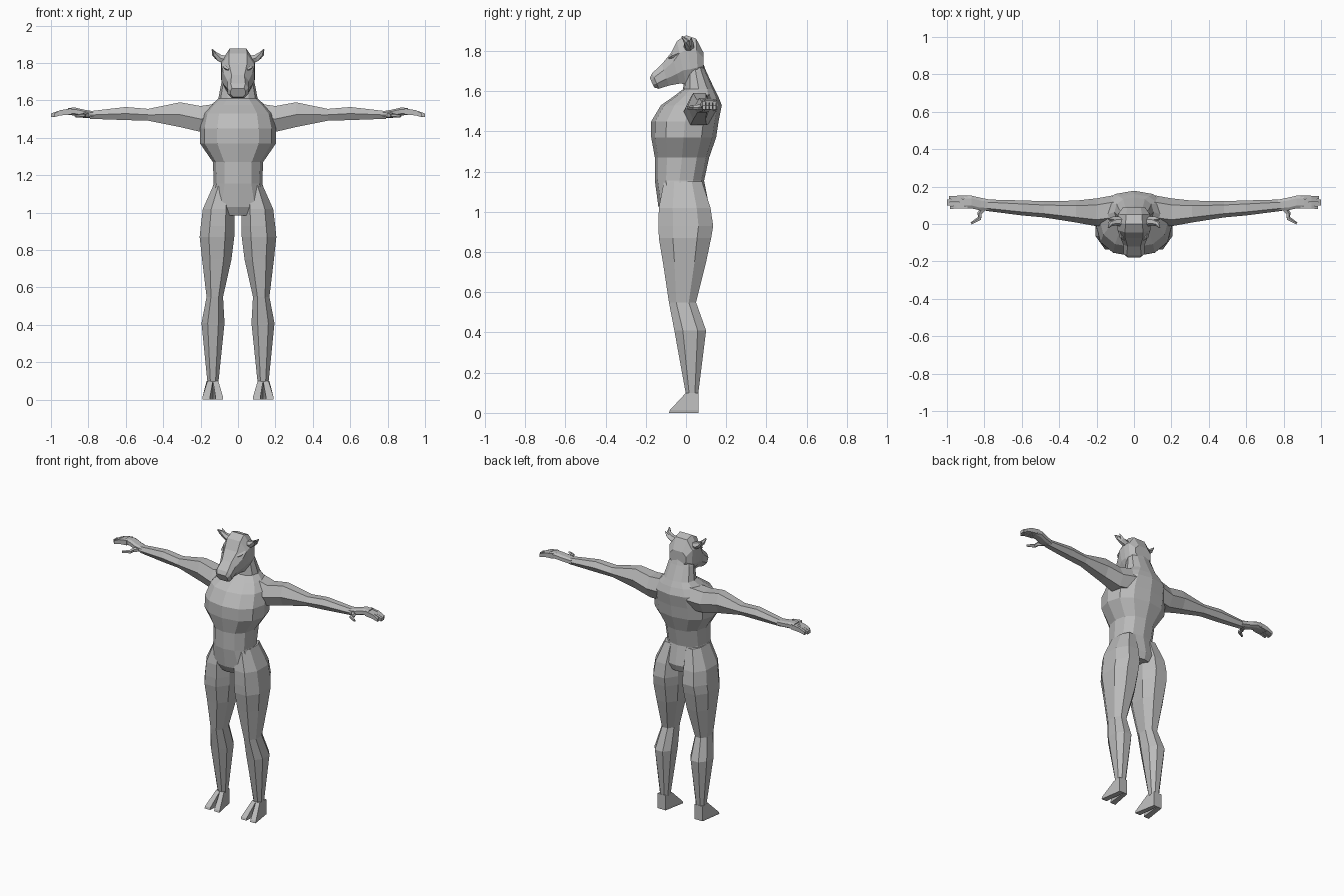
import bpy, bmesh, math
from mathutils import Vector

hide = bpy.data.materials.new("plain grey")
hide.diffuse_color = (0.5, 0.5, 0.5, 1)


def loft(name, rings, mirror=False):
    """Skin a list of equal-length point rings, capped at both ends."""
    bm = bmesh.new()
    vs = [[bm.verts.new(p) for p in r] for r in rings]
    n = len(vs[0])
    for a, b in zip(vs, vs[1:]):
        for i in range(n):
            j = (i + 1) % n
            bm.faces.new((a[i], a[j], b[j], b[i]))
    bm.faces.new(vs[0][::-1])
    bm.faces.new(vs[-1])
    bmesh.ops.recalc_face_normals(bm, faces=bm.faces[:])
    me = bpy.data.meshes.new(name)
    bm.to_mesh(me)
    bm.free()
    me.materials.append(hide)
    ob = bpy.data.objects.new(name, me)
    bpy.context.collection.objects.link(ob)
    if mirror:
        ob.modifiers.new("mirror", 'MIRROR').use_mirror_merge = False
    return ob


def unit_ring(n, e=2.2, phase=0.0):
    """Superellipse with unit extents."""
    pts = []
    for i in range(n):
        a = phase + 2 * math.pi * i / n
        c, s = math.cos(a), math.sin(a)
        pts.append((math.copysign(abs(c) ** (2 / e), c), math.copysign(abs(s) ** (2 / e), s)))
    mx, my = max(p[0] for p in pts), max(p[1] for p in pts)
    return [(u / mx, v / my) for u, v in pts]


def span(u, lo, hi):
    return (lo + hi) / 2 + u * (hi - lo) / 2


def upright(rows, ring):
    """Rows of z, x range, y range."""
    return [[(span(u, x0, x1), span(v, y0, y1), z) for u, v in ring]
            for z, x0, x1, y0, y1 in rows]


def sideways(rows, ring):
    """Rows of x, y range, z range."""
    return [[(x, span(u, y0, y1), span(v, z0, z1)) for u, v in ring]
            for x, y0, y1, z0, z1 in rows]


def tube(path, sides=5):
    """Rings around a path of (point, radius)."""
    rings = []
    for i, (p, r) in enumerate(path):
        a, b = path[max(i - 1, 0)][0], path[min(i + 1, len(path) - 1)][0]
        q = (Vector(b) - Vector(a)).to_track_quat('Z', 'Y')
        rings.append([Vector(p) + q @ Vector((r * math.cos(t), r * math.sin(t), 0))
                      for t in (2 * math.pi * k / sides for k in range(sides))])
    return rings


# Torso with neck
body = [(0.985, 0.10, -0.115, 0.10), (1.03, 0.165, -0.138, 0.115), (1.155, 0.13, -0.155, 0.09),
        (1.27, 0.134, -0.155, 0.115), (1.37, 0.203, -0.173, 0.15), (1.45, 0.203, -0.173, 0.162),
        (1.53, 0.185, -0.125, 0.178), (1.575, 0.145, -0.06, 0.16), (1.61, 0.105, -0.015, 0.142),
        (1.70, 0.088, -0.005, 0.10), (1.74, 0.07, 0.0, 0.085)]
loft("torso", upright([(z, -w, w, f, b) for z, w, f, b in body], unit_ring(12, 2.3)))

# Legs
leg = [(1.15, 0.03, 0.13, -0.11, 0.08), (1.02, 0.02, 0.188, -0.135, 0.122),
       (0.93, 0.018, 0.199, -0.137, 0.135), (0.87, 0.02, 0.205, -0.135, 0.125),
       (0.75, 0.035, 0.192, -0.115, 0.10), (0.55, 0.08, 0.168, -0.085, 0.05),
       (0.41, 0.072, 0.195, -0.058, 0.10), (0.09, 0.105, 0.163, 0.0, 0.06)]
loft("leg", upright(leg, unit_ring(8, 2.3, math.pi / 8)), True)

# Cloven feet: two wedge toes sharing a heel
for name, top, front, back in (("inner_hoof", (0.105, 0.134), (0.08, 0.12), (0.108, 0.134)),
                               ("outer_hoof", (0.134, 0.163), (0.15, 0.19), (0.134, 0.168))):
    def level(z, yf, f):
        return [(f[0], yf, z), (f[1], yf, z), (back[1], 0.063, z), (back[0], 0.063, z)]
    loft(name, [level(0.0, -0.085, front), level(0.014, -0.08, front), level(0.1, 0.0, top)], True)

# Arms
arm = [(0.10, 0.0, 0.155, 1.44, 1.585), (0.20, -0.012, 0.137, 1.432, 1.57),
       (0.31, 0.008, 0.125, 1.458, 1.59), (0.48, 0.035, 0.122, 1.492, 1.555),
       (0.60, 0.046, 0.126, 1.495, 1.565), (0.79, 0.07, 0.131, 1.502, 1.543)]
loft("arm", sideways(arm, unit_ring(6, 2.2)), True)

# Palms
palm = [(0.77, 0.074, 0.13, 1.504, 1.542), (0.82, 0.072, 0.14, 1.51, 1.55),
        (0.87, 0.084, 0.152, 1.52, 1.562), (0.91, 0.084, 0.152, 1.522, 1.56)]
loft("palm", sideways(palm, unit_ring(8, 3, math.pi / 8)), True)

# Fingers
for i in range(4):
    y = 0.081 + i * 0.0175
    tip = (0.985, 1.0, 1.0, 0.99)[i]
    loft("finger", sideways([(0.89, y + 0.002, y + 0.0185, 1.525, 1.558),
                             (0.95, y + 0.001, y + 0.0175, 1.52, 1.548),
                             (tip, y, y + 0.0155, 1.51, 1.53)],
                            unit_ring(4, 2, math.pi / 4)), True)

# Thumbs
loft("thumb", tube([((0.80, 0.09, 1.522), 0.018), ((0.825, 0.055, 1.52), 0.013),
                    ((0.825, 0.03, 1.52), 0.012), ((0.87, 0.003, 1.517), 0.007)]), True)

# Head: slanted stations from muzzle to nape (top y, z, bottom y, z, half width, top ratio)
head = [(-0.180, 1.665, -0.158, 1.618, 0.040, 0.8), (-0.168, 1.69, -0.135, 1.612, 0.056, 0.7),
        (-0.12, 1.735, -0.085, 1.628, 0.057, 0.6), (-0.075, 1.79, -0.03, 1.638, 0.078, 0.6),
        (-0.045, 1.85, 0.0, 1.635, 0.088, 0.55), (0.0, 1.878, 0.035, 1.63, 0.090, 0.5),
        (0.05, 1.862, 0.06, 1.65, 0.085, 0.5), (0.088, 1.79, 0.088, 1.70, 0.06, 0.6)]
rings = []
for ty, tz, by, bz, w, k in head:
    half = [(0, 0), (k * w, 0), (w, 0.28), (w, 0.68), (0.6 * w, 1), (0, 1)]
    prof = half + [(-x, t) for x, t in half[-2:0:-1]]
    rings.append([(x, ty + (by - ty) * t, tz + (bz - tz) * t) for x, t in prof])
loft("head", rings)

# Brows over the eyes
loft("brow", tube([((0.050, -0.085, 1.765), 0.006), ((0.066, -0.066, 1.775), 0.012),
                   ((0.080, -0.035, 1.79), 0.005)], 4), True)

# Horns curving out, forward and up
loft("horn", tube([((0.06, 0.012, 1.815), 0.027), ((0.10, 0.012, 1.828), 0.021),
                   ((0.128, 0.0, 1.85), 0.014), ((0.137, -0.02, 1.872), 0.004)], 6), True)

# Ears behind the horns
loft("ear", tube([((0.07, 0.025, 1.81), 0.014), ((0.115, 0.025, 1.835), 0.014),
                  ((0.138, 0.026, 1.864), 0.003)], 4), True)
